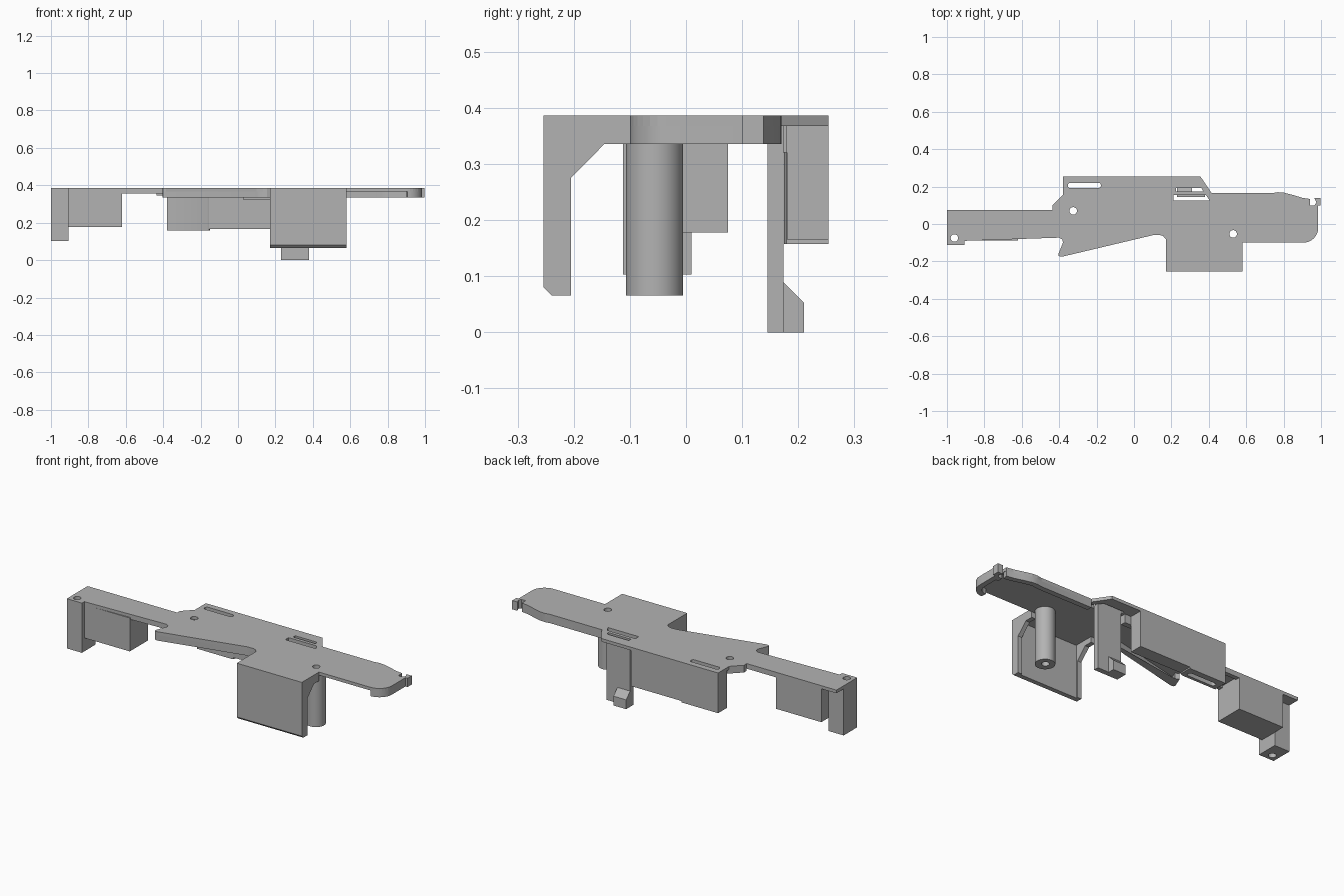
import bpy, bmesh, math
from mathutils import Vector

old = bpy.data.objects.get("Cube")
if old:
    bpy.data.objects.remove(old, do_unlink=True)

grey = bpy.data.materials.new("plain grey")
grey.use_nodes = True
COLOR = (0.45, 0.45, 0.45, 1)
grey.diffuse_color = COLOR
grey.node_tree.nodes["Principled BSDF"].inputs["Base Color"].default_value = COLOR

TOP, SKIN, RIM = 0.386, 0.368, 0.336


def prism(name, points, low, high, axis="z"):
    """Extrude a closed outline; axis z uses (x, y) points, axis x uses (y, z)."""
    bm = bmesh.new()
    place = (lambda a, b, c: (a, b, c)) if axis == "z" else (lambda a, b, c: (c, a, b))
    face = bm.faces.new([bm.verts.new(place(a, b, low)) for a, b in points])
    push = bmesh.ops.extrude_face_region(bm, geom=[face])
    moved = [g for g in push["geom"] if isinstance(g, bmesh.types.BMVert)]
    bmesh.ops.translate(bm, verts=moved, vec=Vector(place(0, 0, high - low)))
    bmesh.ops.recalc_face_normals(bm, faces=bm.faces)
    mesh = bpy.data.meshes.new(name)
    bm.to_mesh(mesh)
    bm.free()
    mesh.materials.append(grey)
    ob = bpy.data.objects.new(name, mesh)
    bpy.context.collection.objects.link(ob)
    return ob


def rect(x0, x1, y0, y1):
    return [(x0, y0), (x1, y0), (x1, y1), (x0, y1)]


def circle(x, y, r, n=32):
    return [(x + r * math.cos(i * math.tau / n), y + r * math.sin(i * math.tau / n))
            for i in range(n)]


def capsule(x0, x1, y, r, n=10):
    right = [(x1 + r * math.sin(i * math.pi / n), y - r * math.cos(i * math.pi / n))
             for i in range(n + 1)]
    return right + [(x0 + x1 - x, 2 * y - b) for x, b in right]


def cut(ob, outline, low=-0.1, high=0.5):
    """Cut an outline straight through a part."""
    tool = prism("cutter", outline, low, high)
    tool.hide_render = True
    mod = ob.modifiers.new("cut", "BOOLEAN")
    mod.object, mod.operation, mod.solver = tool, "DIFFERENCE", "EXACT"
    bpy.context.view_layer.objects.active = ob
    bpy.ops.object.modifier_apply(modifier=mod.name)
    bpy.data.objects.remove(tool, do_unlink=True)


def smooth(ob):
    bpy.ops.object.select_all(action="DESELECT")
    ob.select_set(True)
    bpy.context.view_layer.objects.active = ob
    bpy.ops.object.shade_smooth_by_angle(angle=math.radians(30))


def rib(name, path, width, low):
    """Wall hanging below the top skin, running just inside a path."""
    inner = []
    for i, p in enumerate(path):
        a, b = Vector(path[max(i - 1, 0)]), Vector(path[min(i + 1, len(path) - 1)])
        d = (b - a).normalized()
        inner.append((p[0] + d.y * width, p[1] - d.x * width))
    return prism(name, path + inner[::-1], low, SKIN + 0.001)


# Outline pieces, clockwise when seen from above
back_edge = [(0.415, 0.165), (0.74, 0.165), (0.77, 0.17), (0.80, 0.168),
             (0.85, 0.155), (0.90, 0.14), (0.94, 0.134)]
nose = [(0.985, 0.1), (0.985, 0)] + [
    (0.905 + 0.08 * math.cos(a), -0.02 - 0.08 * math.sin(a))
    for a in [i * math.pi / 16 for i in range(1, 9)]]
fin_edge = [(0.17, -0.08), (0.155, -0.064), (0.135, -0.058), (0.1, -0.06),
            (-0.385, -0.175), (-0.402, -0.172), (-0.404, -0.16),
            (-0.38, -0.1), (-0.383, -0.083), (-0.40, -0.073)]
outline = ([(-1, 0.075), (-0.435, 0.075), (-0.435, 0.1), (-0.38, 0.155),
            (-0.38, 0.254), (0.355, 0.254)] + back_edge
           + [(0.94, 0.1), (0.965, 0.1), (0.975, 0.115), (0.965, 0.138),
              (0.998, 0.138), (0.998, 0.1)] + nose
           + [(0.58, -0.1), (0.58, -0.254), (0.17, -0.254)] + fin_edge
           + [(-0.905, -0.09), (-0.905, -0.112), (-1, -0.112)])

# Top plate with its holes and slots
plate = prism("top_plate", outline, SKIN, TOP)
for x, y in [(-0.96, -0.075), (-0.325, 0.07), (0.53, -0.053)]:
    cut(plate, circle(x, y, 0.02))
clip_slot = capsule(-0.34, -0.19, 0.206, 0.014)
cut(plate, clip_slot)
cut(plate, [(0.21, 0.125), (0.405, 0.125), (0.385, 0.155), (0.21, 0.155)])
cut(plate, [(0.225, 0.174), (0.37, 0.174), (0.36, 0.193), (0.225, 0.193)])

# Stiffening walls below the plate edges
smooth(rib("back_rim", back_edge, 0.03, RIM))
smooth(rib("nose_rim", nose, 0.03, RIM))
smooth(rib("fin_rim", fin_edge[:8], 0.025, RIM))
prism("nose_corner", rect(0.94, 0.985, 0.07, 0.1), RIM, SKIN)
prism("nose_hook", [(0.965, 0.1), (0.998, 0.1), (0.998, 0.138), (0.965, 0.138),
                    (0.975, 0.115)], RIM, SKIN)
prism("arm_front_rim", [(-0.905, -0.09), (-0.4, -0.073), (-0.4, -0.05),
                        (-0.905, -0.06)], 0.357, SKIN)
prism("arm_back_rim", rect(-0.62, -0.435, 0.05, 0.075), 0.357, SKIN)
prism("shoulder_rim", [(-0.435, 0.075), (-0.36, 0.075), (-0.36, 0.175),
                       (-0.38, 0.155), (-0.435, 0.1)], 0.345, SKIN)
prism("middle_rib", rect(0.03, 0.21, 0.15, 0.18), 0.32, SKIN)

# Front panel with bottom chamfer and gusseted sides
prism("front_panel", [(-0.254, SKIN), (-0.254, 0.08), (-0.24, 0.066),
                      (-0.214, 0.066), (-0.214, SKIN)], 0.17, 0.58, "x")
for side, x in (("right", 0.17), ("left", 0.555)):
    prism(side + "_gusset", [(-0.215, SKIN), (-0.215, 0.066), (-0.205, 0.066),
                             (-0.205, 0.275), (-0.145, RIM), (-0.1, RIM),
                             (-0.1, SKIN)], x, x + 0.025, "x")

# Round post with a blind screw hole
post = prism("round_post", circle(0.53, -0.056, 0.051, 48), 0.066, SKIN)
cut(post, circle(0.53, -0.053, 0.02))
smooth(post)

# Back wall and the thicker slotted block at its end
prism("back_wall", rect(-0.16, 0.17, 0.18, 0.254), 0.165, SKIN)
block = prism("slotted_block", [(-0.38, 0.175), (-0.165, 0.175), (-0.155, 0.179),
                                (-0.15, 0.19), (-0.15, 0.254), (-0.38, 0.254)],
              0.157, SKIN)
cut(block, clip_slot)
smooth(block)

# Spring latch and its hook
prism("latch_arm", rect(0.23, 0.38, 0.145, 0.174), 0, SKIN + 0.001)
prism("latch_hook", [(0.17, 0), (0.21, 0), (0.21, 0.053), (0.173, 0.09),
                     (0.17, 0.09)], 0.23, 0.31, "x")

# Arm box, end post and the web joining them
prism("arm_box", rect(-0.905, -0.62, -0.088, 0.075), 0.178, SKIN)
end_post = prism("end_post", rect(-1, -0.905, -0.112, 0.01), 0.103, SKIN)
cut(end_post, circle(-0.96, -0.075, 0.02))
